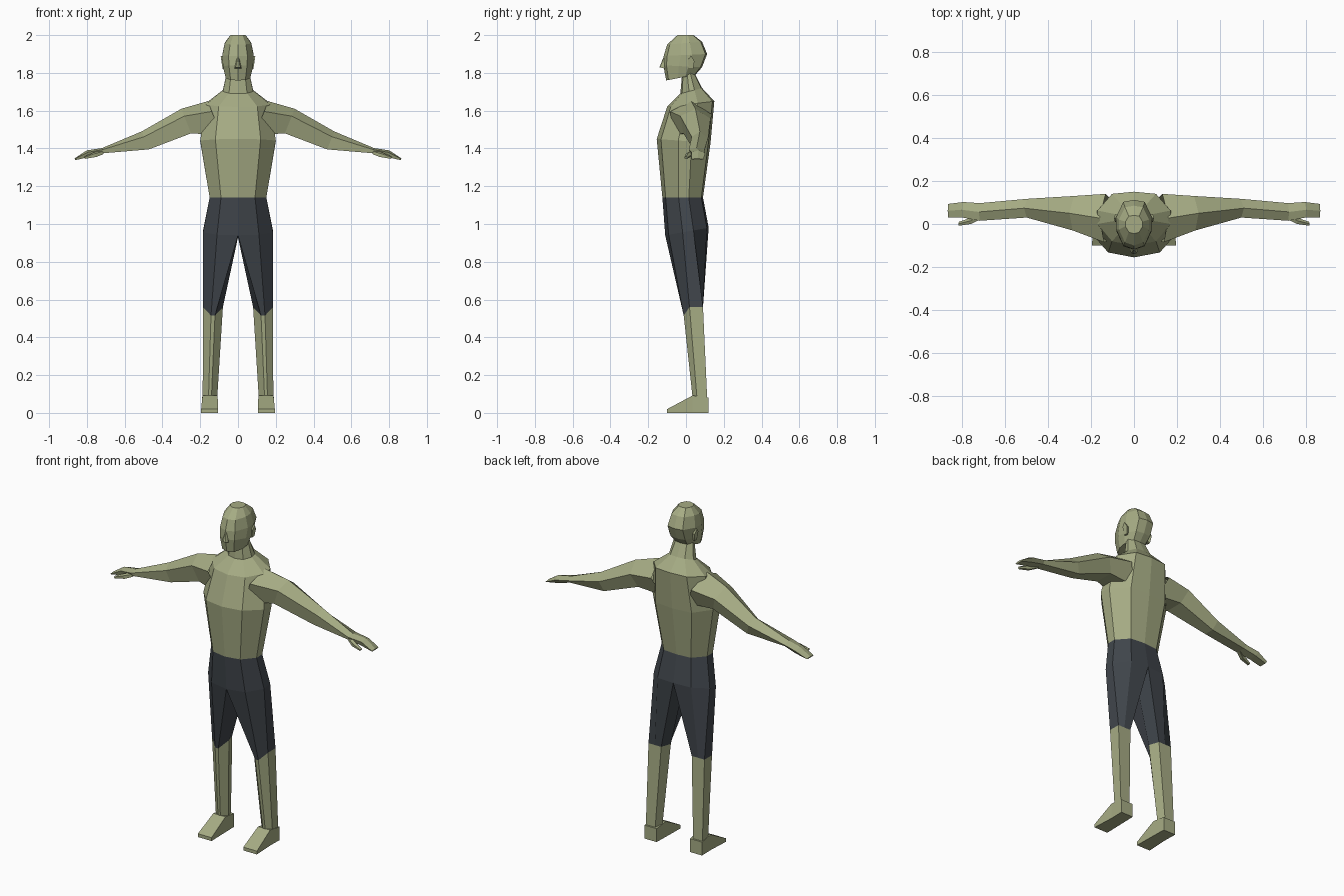
import bpy
import bmesh

default_cube = bpy.data.objects.get("Cube")
if default_cube:
    bpy.data.objects.remove(default_cube)


def make_material(name, colour):
    material = bpy.data.materials.new(name)
    material.use_nodes = True
    material.diffuse_color = (*colour, 1)
    shader = material.node_tree.nodes["Principled BSDF"]
    shader.inputs["Base Color"].default_value = (*colour, 1)
    return material


skin = make_material("olive skin", (.38, .41, .23))
cloth = make_material("charcoal cloth", (.052, .061, .072))


def loft(name, rings, material, closed=True, cap_start=False, cap_end=False):
    """Skin a series of rings on the +x side and repeat them on the -x side."""
    bm = bmesh.new()
    for side in (1, -1):
        rows = [[bm.verts.new((side * x, y, z)) for x, y, z in ring] for ring in rings]
        count = len(rows[0])
        for lower, upper in zip(rows, rows[1:]):
            for i in range(count if closed else count - 1):
                j = (i + 1) % count
                bm.faces.new((lower[i], lower[j], upper[j], upper[i]))
        if cap_start:
            bm.faces.new(rows[0])
        if cap_end:
            bm.faces.new(rows[-1])
    bmesh.ops.remove_doubles(bm, verts=bm.verts, dist=.0005)
    bmesh.ops.recalc_face_normals(bm, faces=bm.faces)
    mesh = bpy.data.meshes.new(name)
    bm.to_mesh(mesh)
    bm.free()
    mesh.materials.append(material)
    part = bpy.data.objects.new(name, mesh)
    bpy.context.collection.objects.link(part)


def mix(start, end, amount):
    return start + (end - start) * amount


def half_ring(width, front, back, z_front, z_back):
    """Half of a body section, from front centre round the side to back centre."""
    shape = [(0, 0), (.6, .08), (1, .4), (1, .65), (.6, .96), (0, 1)]
    return [(width * across, mix(front, back, depth), mix(z_front, z_back, depth))
            for across, depth in shape]


def limb_ring(x, front, back, low, high, lean=.4):
    """Five-sided section across x, whose underside leans towards the body."""
    shape = [(.5, 1), (0, .7), (.1, 0), (.8, 0), (1, .6)]
    return [(x - lean * (high - low) * (1 - rise),
             mix(front, back, depth), mix(low, high, rise))
            for depth, rise in shape]


def leg_ring(inner, outer, front, back, z, drop=0):
    """Leg section with a narrow front ridge that can dip below the rest."""
    shape = [(.4, 0), (.6, 0), (1, .3), (1, 1), (.6, 1), (.2, 1), (0, .4)]
    return [(mix(inner, outer, across), mix(front, back, depth),
             z if depth else z - drop)
            for across, depth in shape]


def foot_section(y, inner, outer, height):
    return [(inner, y, 0), (outer, y, 0), (outer, y, height), (inner, y, height)]


# Torso and neck, from the waist up
waist = half_ring(.15, -.125, .09, 1.14, 1.14)
chest = half_ring(.2, -.155, .13, 1.45, 1.43)
shoulders = half_ring(.17, -.1, .15, 1.62, 1.65)
collar = half_ring(.08, -.03, .085, 1.69, 1.72)
nape = half_ring(.06, -.02, .045, 1.8, 1.8)
loft("torso", [waist, chest, shoulders, collar, nape], skin, closed=False)

# Head, from the jaw up to the crown
jaw = half_ring(.065, -.105, .05, 1.76, 1.79)
cheeks = half_ring(.08, -.12, .085, 1.84, 1.83)
brow = half_ring(.083, -.118, .112, 1.89, 1.9)
forehead = half_ring(.07, -.1, .085, 1.95, 1.965)
crown = half_ring(.04, -.045, .04, 2, 2)
loft("head", [jaw, cheeks, brow, forehead, crown], skin,
     closed=False, cap_start=True, cap_end=True)

# Nose: a wedge reaching out of the face
nose_bridge = half_ring(.006, -.121, -.1, 1.88, 1.88)
nose_tip = half_ring(.018, -.14, -.1, 1.83, 1.82)
loft("nose", [nose_bridge, nose_tip], skin,
     closed=False, cap_start=True, cap_end=True)

# Ears: flat blocks flaring towards the top
ear_root = limb_ring(.07, .01, .04, 1.82, 1.89, lean=0)
ear_rim = limb_ring(.092, .01, .045, 1.82, 1.89, lean=.15)
loft("ears", [ear_root, ear_rim], skin, cap_end=True)

# Arms and hands, from inside the shoulder out to the fingertips
arm_root = limb_ring(.16, -.085, .14, 1.47, 1.65)
upper_arm = limb_ring(.3, -.03, .13, 1.48, 1.61)
elbow = limb_ring(.51, .03, .117, 1.395, 1.49)
wrist = limb_ring(.72, .015, .097, 1.375, 1.402)
knuckles = limb_ring(.8, .03, .102, 1.355, 1.39)
fingertips = limb_ring(.865, .03, .093, 1.338, 1.347)
loft("arms", [arm_root, upper_arm, elbow, wrist, knuckles, fingertips],
     skin, cap_end=True)

# Thumbs
thumb_root = limb_ring(.72, .02, .05, 1.37, 1.39)
thumb_middle = limb_ring(.76, 0, .03, 1.355, 1.38)
thumb_tip = limb_ring(.815, -.008, .01, 1.345, 1.357)
loft("thumbs", [thumb_root, thumb_middle, thumb_tip], skin, cap_end=True)

# Shorts: the hips, then a tube for each leg
hips = half_ring(.185, -.11, .12, .94, .98)
crotch = (0, .02, .93)
knee = leg_ring(.08, .185, -.012, .09, .56, drop=.045)
loft("shorts_hips", [waist, hips], cloth, closed=False)
loft("shorts_legs", [hips + [crotch], knee], cloth)

# Lower legs
ankle = leg_ring(.11, .187, .035, .112, .08)
loft("lower_legs", [knee, ankle], skin)

# Feet: heel, instep and toes
heel = foot_section(.12, .11, .19, .08)
instep = foot_section(.035, .108, .188, .092)
toes = foot_section(-.1, .105, .195, .02)
loft("feet", [heel, instep, toes], skin, cap_start=True, cap_end=True)
